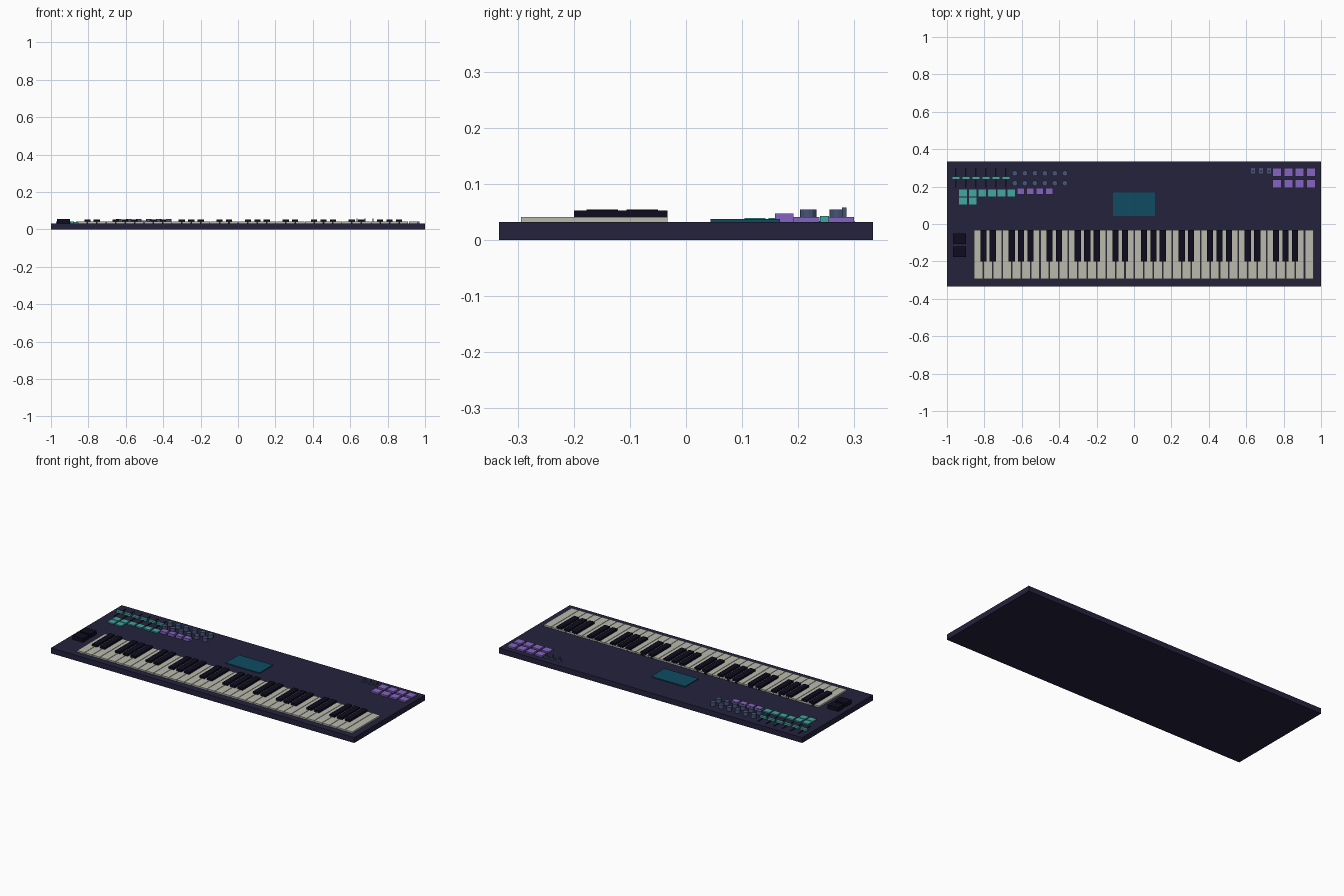
import bpy, bmesh, math
from mathutils import Matrix

if "Cube" in bpy.data.objects:
    bpy.data.objects.remove(bpy.data.objects["Cube"])

BASE = 0.032  # top of the case


def material(name, rgb):
    m = bpy.data.materials.new(name)
    lin = [(c / 255 / 12.92) if c < 11 else ((c / 255 + 0.055) / 1.055) ** 2.4 for c in rgb]
    m.diffuse_color = (*lin, 1)
    m.use_nodes = True
    m.node_tree.nodes["Principled BSDF"].inputs["Base Color"].default_value = m.diffuse_color
    return m


NAVY = material("navy case", (36, 34, 60))
IVORY = material("ivory", (186, 186, 174))
BLACK = material("blue black", (14, 12, 30))
TEAL = material("teal", (66, 168, 160))
SCREEN = material("dark teal", (14, 76, 98))
PURPLE = material("purple", (132, 100, 194))
SLATE = material("slate", (70, 84, 120))


def finish(name, bm, mat):
    mesh = bpy.data.meshes.new(name)
    bm.to_mesh(mesh)
    bm.free()
    mesh.materials.append(mat)
    ob = bpy.data.objects.new(name, mesh)
    bpy.context.collection.objects.link(ob)
    return ob


def boxes(name, mat, centres, size, z0, z1):
    """Equal boxes of size (x, y), centred on each (x, y), from z0 to z1."""
    bm = bmesh.new()
    for x, y in centres:
        bmesh.ops.create_cube(bm, size=1, matrix=Matrix.Translation((x, y, (z0 + z1) / 2))
                              @ Matrix.Diagonal((size[0], size[1], z1 - z0, 1)))
    return finish(name, bm, mat)


def cylinders(name, mat, centres, radius, z0, z1, sides):
    bm = bmesh.new()
    for x, y in centres:
        bmesh.ops.create_cone(bm, cap_ends=True, segments=sides, radius1=radius, radius2=radius,
                              depth=z1 - z0, matrix=Matrix.Translation((x, y, (z0 + z1) / 2)))
    return finish(name, bm, mat)


def row(start, pitch, count, y):
    return [(start + pitch * i, y) for i in range(count)]


# Case
boxes("case", NAVY, [(0, 0)], (2, 0.667), 0, BASE)

# Keyboard: 36 white keys from C to C, black keys over the usual gaps
LEFT, PITCH, COUNT = -0.856, 0.0505, 36
boxes("white_keys", IVORY, row(LEFT + PITCH / 2, PITCH, COUNT, -0.1635),
      (PITCH - 0.003, 0.261), BASE, 0.041)
blacks = [(LEFT + PITCH * i, -0.1165) for i in range(1, COUNT) if i % 7 in (1, 2, 4, 5, 6)]
boxes("black_keys", BLACK, blacks, (0.033, 0.167), BASE, 0.053)

# Pitch and modulation wheels
boxes("wheels", BLACK, [(-0.933, -0.078), (-0.933, -0.149)], (0.07, 0.056), BASE, 0.054)

# Display
boxes("display", SCREEN, [(0, 0.106)], (0.224, 0.124), BASE, 0.037)

# Sliders: slots and caps
sliders = row(-0.952, 0.0535, 6, 0.247)
boxes("slider_slots", BLACK, sliders, (0.008, 0.107), BASE, 0.034)
boxes("slider_caps", TEAL, sliders, (0.042, 0.016), BASE, 0.043)

# Knobs
knobs = row(-0.637, 0.0535, 6, 0.271) + row(-0.637, 0.0535, 6, 0.218)
cylinders("knobs", SLATE, knobs, 0.015, BASE, 0.054, 12)

# Small buttons
boxes("teal_buttons", TEAL, row(-0.914, 0.0515, 6, 0.166) + row(-0.914, 0.0515, 2, 0.123),
      (0.042, 0.037), BASE, 0.039)
boxes("purple_buttons", PURPLE, row(-0.605, 0.0505, 4, 0.175), (0.04, 0.033), BASE, 0.047)

# Drum pads
boxes("pads", PURPLE, row(0.765, 0.0605, 4, 0.277) + row(0.765, 0.0605, 4, 0.215),
      (0.048, 0.046), BASE, 0.041)

# Toggle switches: base plates and levers
toggles = row(0.636, 0.043, 3, 0.285)
boxes("switch_plates", SLATE, toggles, (0.02, 0.028), BASE, 0.036)
boxes("switch_levers", SLATE, [(x, y - 0.003) for x, y in toggles], (0.007, 0.008), 0.036, 0.058)
